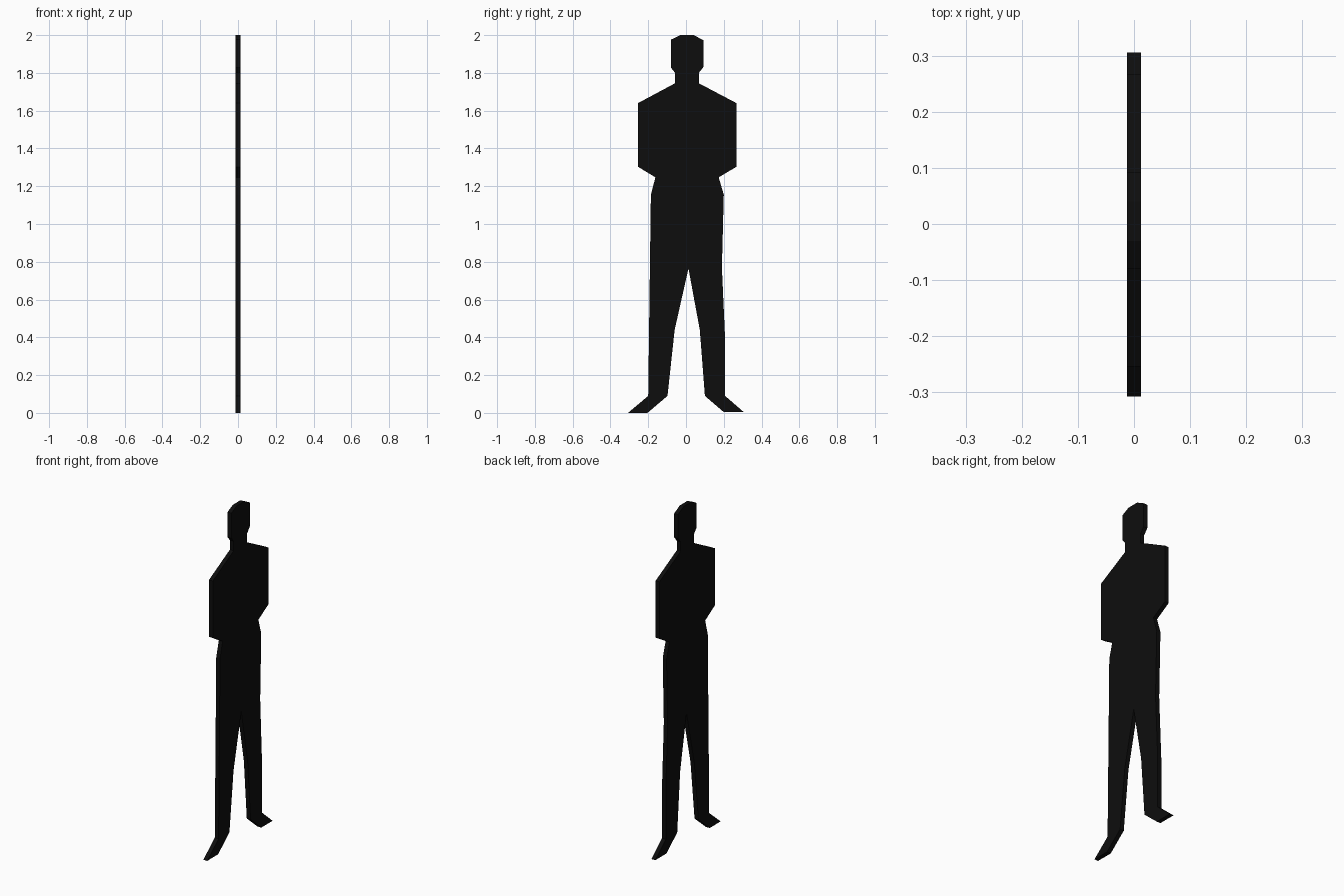
import bpy, bmesh

if "Cube" in bpy.data.objects:
    bpy.data.objects.remove(bpy.data.objects["Cube"])

HALF = 0.0125  # half the sheet thickness

black = bpy.data.materials.new("matte black")
black.diffuse_color = (0.004, 0.004, 0.004, 1)
black.use_nodes = True
black.node_tree.nodes["Principled BSDF"].inputs["Base Color"].default_value = black.diffuse_color

# Outline of the standing figure (y, z), clockwise from the top of the head
outline = [
    (-0.03, 2.0), (0.04, 2.0), (0.093, 1.973), (0.093, 1.832),      # head
    (0.068, 1.80), (0.068, 1.745),                                  # neck
    (0.267, 1.64), (0.267, 1.303), (0.173, 1.247),                  # folded arm
    (0.20, 1.155), (0.19, 0.77), (0.207, 0.39), (0.207, 0.09),      # outer leg
    (0.306, 0.004), (0.20, 0.004), (0.10, 0.09),                    # foot
    (0.073, 0.44), (0.013, 0.765), (-0.06, 0.44),                   # inner legs
    (-0.098, 0.09), (-0.204, 0.0), (-0.307, 0.0), (-0.20, 0.09),    # foot
    (-0.186, 1.155), (-0.162, 1.247),                               # outer leg
    (-0.254, 1.303), (-0.254, 1.64),                                # folded arm
    (-0.058, 1.745), (-0.058, 1.80),                                # neck
    (-0.08, 1.828), (-0.08, 1.976),                                 # head
]

# Cut-out sheet: one profile extruded through the thickness
bm = bmesh.new()
face = bm.faces.new([bm.verts.new((-HALF, y, z)) for y, z in outline])
ext = bmesh.ops.extrude_face_region(bm, geom=[face], use_keep_orig=True)
moved = [v for v in ext["geom"] if isinstance(v, bmesh.types.BMVert)]
bmesh.ops.translate(bm, verts=moved, vec=(2 * HALF, 0, 0))
bmesh.ops.recalc_face_normals(bm, faces=bm.faces)
bmesh.ops.triangulate(bm, faces=[f for f in bm.faces if len(f.verts) > 4])

mesh = bpy.data.meshes.new("standing_figure_cutout")
bm.to_mesh(mesh)
bm.free()
mesh.materials.append(black)
bpy.context.collection.objects.link(bpy.data.objects.new("standing_figure_cutout", mesh))
